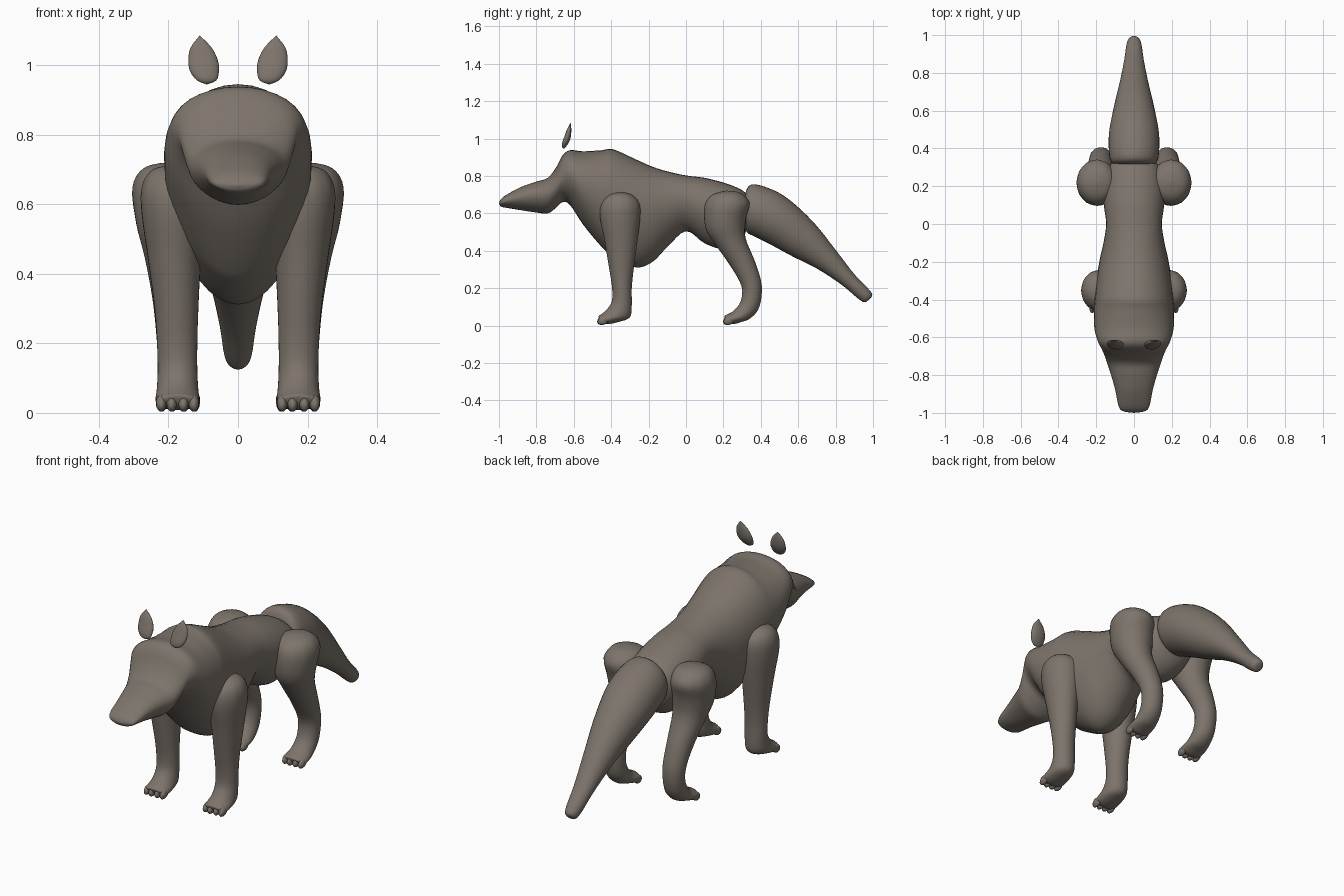
import bpy, bmesh, math
from mathutils import Vector

fur = bpy.data.materials.new("grey brown fur")
fur.diffuse_color = (0.205, 0.175, 0.148, 1)


def finish(name, bm):
    bmesh.ops.remove_doubles(bm, verts=bm.verts, dist=1e-5)
    bmesh.ops.recalc_face_normals(bm, faces=bm.faces)
    for f in bm.faces:
        f.smooth = True
    me = bpy.data.meshes.new(name)
    bm.to_mesh(me)
    bm.free()
    me.materials.append(fur)
    ob = bpy.data.objects.new(name, me)
    bpy.context.collection.objects.link(ob)
    return ob


def smooth_path(rows, steps):
    """Catmull-Rom interpolation through rows of numbers."""
    out = []
    for i in range(len(rows) - 1):
        p0, p1 = rows[max(i - 1, 0)], rows[i]
        p2, p3 = rows[i + 1], rows[min(i + 2, len(rows) - 1)]
        for s in range(steps):
            t = s / steps
            out.append([0.5 * (2 * b + (c - a) * t + (2 * a - 5 * b + 4 * c - d) * t * t
                               + (3 * b - a - 3 * c + d) * t ** 3)
                        for a, b, c, d in zip(p0, p1, p2, p3)])
    out.append(list(rows[-1]))
    return out


def loft(name, rows, side=1, taper=0.0, ridge=None, n=36, steps=4):
    """Rows: y, z of one edge, y, z of the opposite edge, centre x, half width."""
    bm = bmesh.new()
    rings = []
    for y1, z1, y2, z2, x, w in smooth_path(rows, steps):
        c = Vector((x * side, (y1 + y2) / 2, (z1 + z2) / 2))
        u = Vector((0, (y1 - y2) / 2, (z1 - z2) / 2))
        ring = []
        for k in range(n):
            a = math.tau * k / n
            r = 1 + (ridge(c.z, a) if ridge else 0)
            wide = max(w, 0) * math.cos(a) * (1 + taper * math.sin(a))
            ring.append(bm.verts.new(c + r * (u * math.sin(a) + Vector((wide, 0, 0)))))
        rings.append(ring)
    for p, q in zip(rings, rings[1:]):
        for k in range(n):
            j = (k + 1) % n
            bm.faces.new((p[k], p[j], q[j], q[k]))
    return finish(name, bm)


# Body and head: y, top z, bottom z, half width
body = [(-1.0, .655, .655, 0), (-.99, .675, .637, .06), (-.96, .70, .63, .082),
        (-.88, .742, .617, .098), (-.80, .77, .605, .12), (-.74, .79, .60, .14),
        (-.695, .845, .63, .155), (-.66, .91, .66, .17), (-.62, .938, .645, .19),
        (-.55, .932, .54, .208), (-.45, .938, .42, .21), (-.39, .943, .37, .205),
        (-.27, .89, .312, .193), (-.18, .85, .34, .178), (-.10, .825, .42, .16),
        (0, .803, .505, .146), (.10, .79, .44, .158), (.20, .765, .41, .16),
        (.29, .73, .45, .14), (.33, .69, .53, .10), (.345, .61, .61, 0)]
loft("body_and_head", [(y, t, y, b, 0, w) for y, t, b, w in body], taper=.15)

# Tail
loft("tail", [(.312, .62, .312, .62, 0, 0), (.315, .70, .312, .55, 0, .095),
              (.35, .755, .325, .50, 0, .125), (.45, .732, .37, .475, 0, .134),
              (.55, .675, .45, .435, 0, .13), (.68, .555, .57, .37, 0, .105),
              (.80, .405, .70, .305, 0, .075), (.90, .275, .83, .22, 0, .052),
              (.975, .197, .92, .145, 0, .04), (.996, .165, .955, .125, 0, .026),
              (.982, .142, .982, .142, 0, 0)])

front = [(-.35, .715, -.35, .715, .185, 0), (-.41, .70, -.29, .70, .185, .06),
         (-.452, .655, -.25, .655, .185, .09), (-.46, .58, -.245, .58, .185, .093),
         (-.435, .45, -.26, .45, .183, .077), (-.41, .30, -.28, .30, .177, .063),
         (-.395, .20, -.29, .20, .175, .058), (-.397, .13, -.29, .11, .174, .057),
         (-.425, .085, -.30, .045, .174, .06), (-.455, .06, -.36, .02, .174, .063),
         (-.468, .05, -.43, .008, .174, .055), (-.46, .03, -.46, .03, .174, 0)]
rear = [(.215, .722, .215, .722, .195, 0), (.14, .70, .29, .71, .195, .075),
        (.10, .64, .34, .655, .197, .106), (.105, .52, .32, .57, .19, .103),
        (.16, .43, .318, .47, .186, .083), (.24, .315, .37, .34, .18, .066),
        (.297, .21, .405, .215, .176, .058), (.292, .13, .392, .10, .174, .055),
        (.255, .08, .345, .04, .172, .058), (.22, .06, .29, .018, .172, .063),
        (.205, .05, .245, .008, .172, .055), (.212, .03, .212, .03, .172, 0)]

# Ears float just above the head
ear = [(-.655, .945, -.655, .945, .09, 0), (-.664, .957, -.643, .955, .09, .027),
       (-.661, .982, -.626, .98, .096, .041), (-.65, 1.012, -.616, 1.01, .1, .043),
       (-.636, 1.05, -.613, 1.05, .106, .031), (-.617, 1.086, -.617, 1.086, .11, 0)]


def pleats(z, a):
    # Shallow pleats around the shoulder
    return .012 * math.cos(12 * a) * max(0, 1 - abs(z - .66) / .08)


def toes(name, x, y):
    bm = bmesh.new()
    for dx in (-.047, -.017, .017, .047):
        made = bmesh.ops.create_uvsphere(bm, u_segments=12, v_segments=8, radius=1)["verts"]
        tip = y + .1 * abs(dx)
        for v in made:
            v.co = Vector((x + dx + v.co.x * .0155, tip + v.co.y * .03,
                           .028 + v.co.z * .024 + v.co.y * .006))
    return finish(name, bm)


for side, label in ((1, "left"), (-1, "right")):
    loft(f"front_leg_{label}", front, side, ridge=pleats)
    loft(f"rear_leg_{label}", rear, side, ridge=pleats)
    toes(f"front_toes_{label}", .174 * side, -.447)
    toes(f"rear_toes_{label}", .172 * side, .226)
    loft(f"ear_{label}", ear, side, n=20, steps=3)
